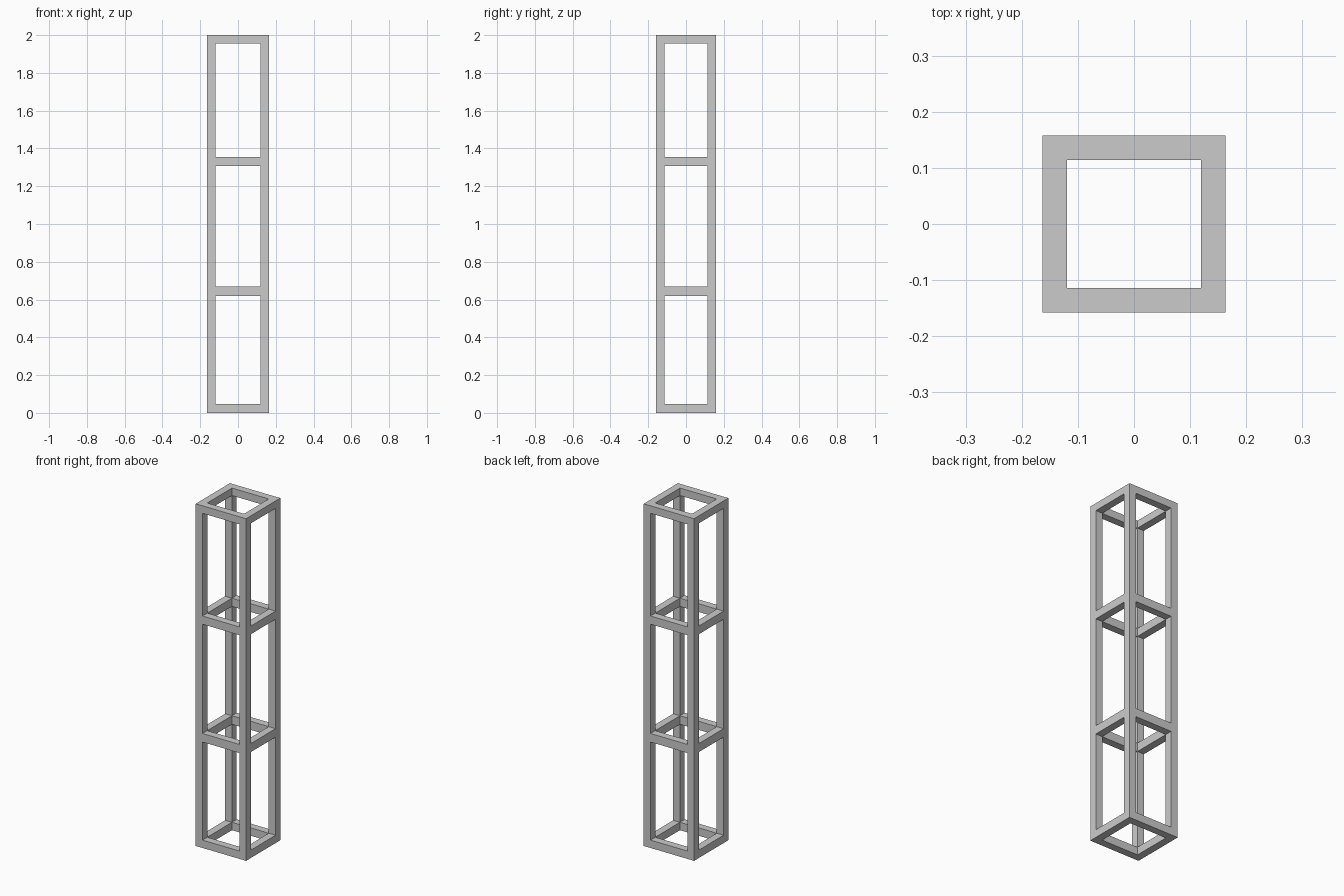
import bpy

if "Cube" in bpy.data.objects:
    bpy.data.objects.remove(bpy.data.objects["Cube"])

HX, HY, H = 0.163, 0.158, 2.0   # half width, half depth, height
T = 0.044                       # bar thickness


def bar(name, lo, hi):
    bpy.ops.mesh.primitive_cube_add(size=1, location=[(a + b) / 2 for a, b in zip(lo, hi)])
    ob = bpy.context.object
    ob.name = name
    ob.scale = [b - a for a, b in zip(lo, hi)]
    bpy.ops.object.transform_apply(location=False, rotation=False, scale=True)
    return ob


def span(side, half):
    # range of a bar lying along the negative or positive face
    return (-half, -half + T) if side < 0 else (half - T, half)


# four full-height corner posts
for sx in (-1, 1):
    for sy in (-1, 1):
        (x0, x1), (y0, y1) = span(sx, HX), span(sy, HY)
        bar("corner_post", (x0, y0, 0), (x1, y1, H))

# square rings of rails: name, bottom and top of the ring
rings = [("base", 0, 0.046), ("lower", 0.619, 0.669),
         ("upper", 1.308, 1.356), ("top", H - T, H)]
for name, z0, z1 in rings:
    for s in (-1, 1):
        y0, y1 = span(s, HY)
        bar(name + "_cross_rail", (-HX + T, y0, z0), (HX - T, y1, z1))
        x0, x1 = span(s, HX)
        bar(name + "_side_rail", (x0, -HY + T, z0), (x1, HY - T, z1))
